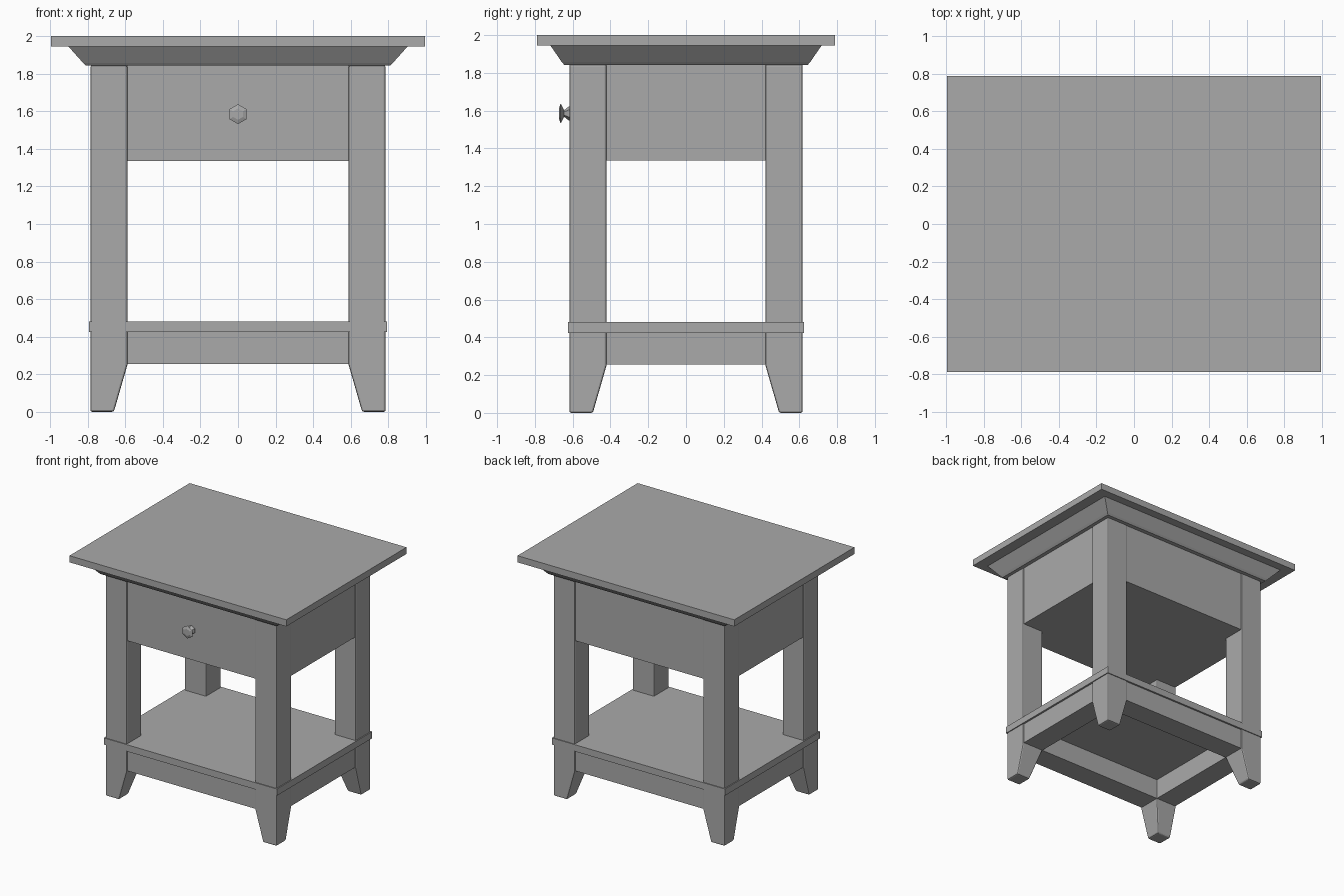
import bpy, bmesh, math

if "Cube" in bpy.data.objects:
    bpy.data.objects.remove(bpy.data.objects["Cube"], do_unlink=True)

GREY = (0.4, 0.4, 0.4, 1)
mat = bpy.data.materials.new("grey_wood")
mat.use_nodes = True
mat.diffuse_color = GREY
mat.node_tree.nodes["Principled BSDF"].inputs["Base Color"].default_value = GREY


def loft(name, rings, bevel=0):
    """Skin a stack of equal-length point rings and cap both ends."""
    bm = bmesh.new()
    loops = [[bm.verts.new(p) for p in ring] for ring in rings]
    n = len(loops[0])
    for low, high in zip(loops, loops[1:]):
        for i in range(n):
            j = (i + 1) % n
            bm.faces.new((low[i], low[j], high[j], high[i]))
    bm.faces.new(loops[0])
    bm.faces.new(loops[-1])
    bmesh.ops.recalc_face_normals(bm, faces=bm.faces)
    mesh = bpy.data.meshes.new(name)
    bm.to_mesh(mesh)
    bm.free()
    mesh.materials.append(mat)
    obj = bpy.data.objects.new(name, mesh)
    bpy.context.collection.objects.link(obj)
    if bevel:
        mod = obj.modifiers.new("soft_edges", "BEVEL")
        mod.width = bevel
        mod.segments = 2


def rect(x0, x1, y0, y1, z):
    return [(x0, y0, z), (x1, y0, z), (x1, y1, z), (x0, y1, z)]


def box(name, x0, x1, y0, y1, z0, z1):
    loft(name, [rect(x0, x1, y0, y1, z) for z in (z0, z1)])


LEG_X, LEG_Y, LEG_W = 0.786, 0.618, 0.197
IN_X, IN_Y = LEG_X - LEG_W, LEG_Y - LEG_W

# Table top and the sloped moulding below it
box("table_top", -0.995, 0.995, -0.788, 0.788, 1.945, 2.0)
loft("top_moulding", [rect(-x, x, -y, y, z) for x, y, z in
                      ((0.81, 0.645, 1.843), (0.825, 0.658, 1.858), (0.903, 0.718, 1.945))])

# Legs with feet tapered on the inner sides
for sx, side in ((1, "left"), (-1, "right")):
    for sy, end in ((-1, "front"), (1, "back")):
        rings = [rect(sx * (LEG_X - w), sx * LEG_X, sy * (LEG_Y - w), sy * LEG_Y, z)
                 for w, z in ((0.125, 0.0), (LEG_W, 0.25), (LEG_W, 1.845))]
        loft(f"{end}_{side}_leg", rings, 0.01)

# Drawer case between the legs
FX, FY = LEG_X - 0.008, LEG_Y - 0.008
box("drawer_front", -IN_X, IN_X, -FY, -IN_Y, 1.335, 1.845)
box("back_apron", -IN_X, IN_X, IN_Y, FY, 1.335, 1.845)
box("drawer_case", -FX, FX, -IN_Y, IN_Y, 1.335, 1.845)

# Shelf and the lower rails around it
box("shelf", -0.794, 0.794, -0.625, 0.625, 0.424, 0.48)
for s, end, side in ((-1, "front", "right"), (1, "back", "left")):
    ys = sorted((s * IN_Y, s * FY))
    xs = sorted((s * IN_X, s * FX))
    box(f"{end}_lower_rail", -IN_X, IN_X, *ys, 0.255, 0.424)
    box(f"{side}_lower_rail", *xs, -IN_Y, IN_Y, 0.255, 0.424)

# Six-sided drawer knob, turned around the y axis
profile = ((0.036, -0.605), (0.036, -0.622), (0.018, -0.645), (0.053, -0.664), (0.03, -0.672))
loft("drawer_knob", [[(r * math.sin(k * math.pi / 3), y, 1.585 + r * math.cos(k * math.pi / 3))
                      for k in range(6)] for r, y in profile])
